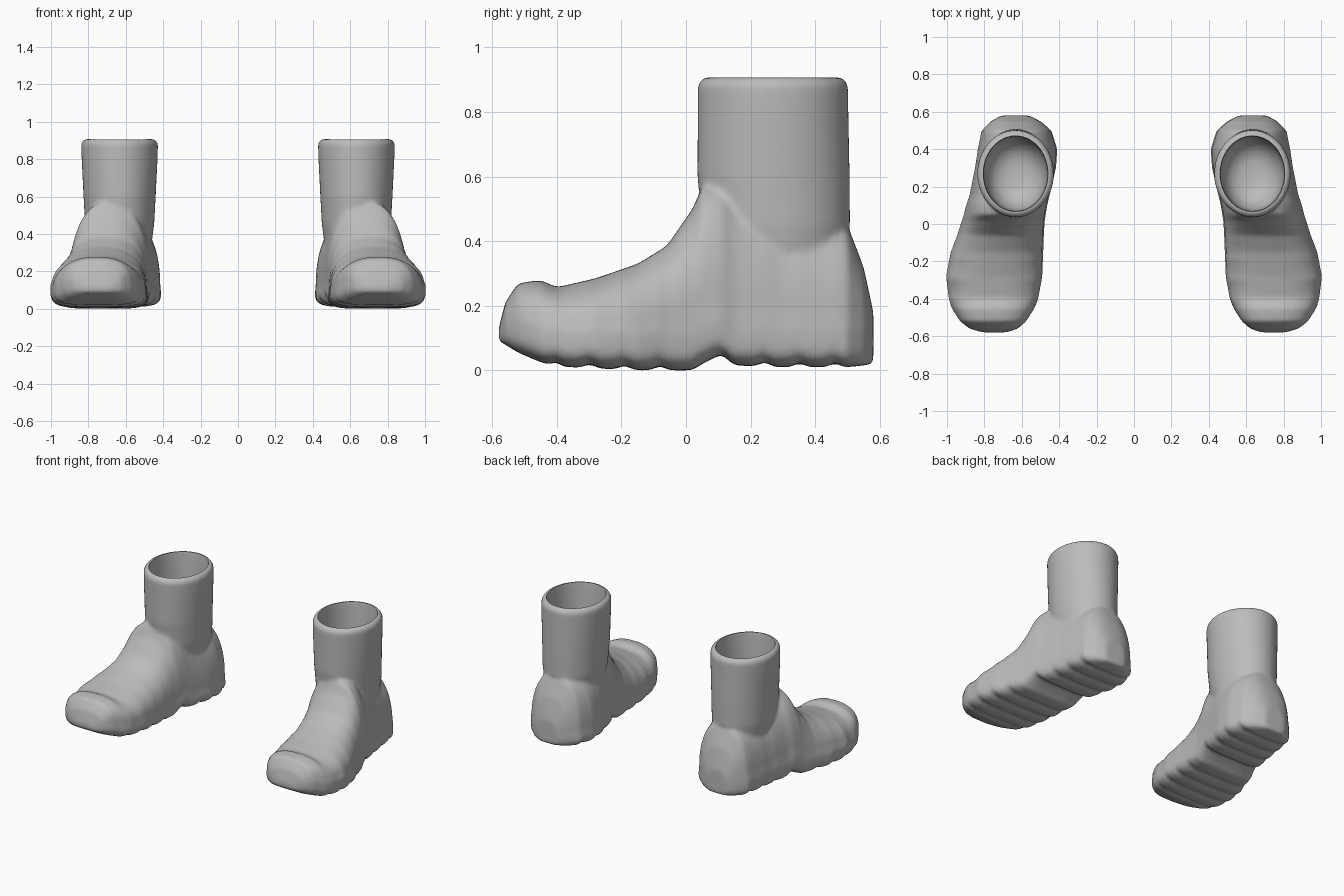
import bpy, bmesh, math
from mathutils import Matrix

if "Cube" in bpy.data.objects:
    bpy.data.objects.remove(bpy.data.objects["Cube"])

grey = bpy.data.materials.new("grey_rubber")
grey.use_nodes = True
colour = (0.5, 0.5, 0.5, 1)
grey.diffuse_color = colour
grey.node_tree.nodes["Principled BSDF"].inputs["Base Color"].default_value = colour

# Foot stations from toe to heel: y, inner x, outer x, bottom z, top z
STATIONS = [
    (-.58, .68, .81, .09, .13), (-.56, .62, .88, .08, .21), (-.52, .575, .93, .055, .27),
    (-.45, .53, .975, .025, .28), (-.4, .51, .99, .012, .257), (-.28, .488, 1.005, .006, .285),
    (-.15, .483, .98, 0, .33), (-.06, .48, .945, 0, .385), (.02, .475, .92, 0, .5),
    (.05, .47, .91, .02, .57), (.11, .46, .895, .05, .58), (.15, .45, .88, .015, .56),
    (.3, .415, .85, .01, .5), (.4, .408, .835, .01, .48), (.5, .44, .815, .01, .45),
    (.55, .5, .765, .015, .32), (.58, .56, .71, .02, .18)]

# Shaft levels: z, half width, front y, back y
SHAFT = [(.2, .15, .12, .46), (.45, .185, .05, .508), (.6, .193, .035, .507),
         (.8, .203, .036, .503), (.885, .205, .036, .502), (.907, .188, .055, .484)]
# Hollow levels in the same form, ending above the rim
HOLLOW = [(.44, .05, .2, .34), (.46, .11, .14, .4), (.53, .155, .085, .455),
          (.7, .168, .073, .465), (.885, .17, .07, .468), (.95, .18, .06, .478)]
SIDES = 48


def station(y):
    """Interpolate the foot stations at y."""
    for a, b in zip(STATIONS, STATIONS[1:]):
        if y <= b[0]:
            t = (y - a[0]) / (b[0] - a[0])
            return [p + (q - p) * t for p, q in zip(a, b)]
    return STATIONS[-1]


def power(value, exponent):
    return math.copysign(abs(value) ** exponent, value)


def foot_ring(y):
    """Boxy sole below, narrower rounded upper above."""
    _, inner, outer, low, high = station(y)
    centre, half = (inner + outer) / 2, (outer - inner) / 2
    if -.42 < y < 0 or .2 < y < .52:
        low += .012 * max(0, math.sin(y * 58))
    middle = min(low + .11, (low + high) / 2)
    ring = []
    for i in range(SIDES):
        a = math.tau * i / SIDES
        c, s = math.cos(a), math.sin(a)
        if s > 0:
            ring.append((centre + half * .97 * power(c, .85), y, middle + (high - middle) * power(s, .9)))
        else:
            ring.append((centre + half * power(c, .45), y, middle + (middle - low) * power(s, .4)))
    return ring


def oval_ring(level):
    z, half, front, back = level
    angles = [math.tau * i / SIDES for i in range(SIDES)]
    return [(.633 + half * math.cos(a),
             (front + back) / 2 + (back - front) / 2 * math.sin(a), z) for a in angles]


def loft(bm, rings):
    """Closed tube through the rings."""
    loops = [[bm.verts.new(p) for p in ring] for ring in rings]
    faces = [bm.faces.new(loops[0]), bm.faces.new(loops[-1])]
    for a, b in zip(loops, loops[1:]):
        for i in range(SIDES):
            j = (i + 1) % SIDES
            faces.append(bm.faces.new((a[i], a[j], b[j], b[i])))
    bmesh.ops.recalc_face_normals(bm, faces=faces)


def add_object(name, bm):
    mesh = bpy.data.meshes.new(name)
    bm.to_mesh(mesh)
    bm.free()
    obj = bpy.data.objects.new(name, mesh)
    bpy.context.collection.objects.link(obj)
    return obj


# Foot and shaft, fused into one soft skin
bm = bmesh.new()
count = 110
loft(bm, [foot_ring(-.58 + 1.16 * i / count) for i in range(count + 1)])
loft(bm, [oval_ring(level) for level in SHAFT])
boot = add_object("left_boot", bm)

bm = bmesh.new()
loft(bm, [oval_ring(level) for level in HOLLOW])
cutter = add_object("hollow_cutter", bm)
cutter.hide_render = True

fuse = boot.modifiers.new("fuse", "REMESH")
fuse.mode = "VOXEL"
fuse.voxel_size = .011
soften = boot.modifiers.new("soften", "SMOOTH")
soften.factor = .5
soften.iterations = 8
hollow = boot.modifiers.new("hollow", "BOOLEAN")
hollow.operation = "DIFFERENCE"
hollow.solver = "EXACT"
hollow.object = cutter

# Bake the modifiers, then drop the cutter
graph = bpy.context.evaluated_depsgraph_get()
baked = bpy.data.meshes.new_from_object(boot.evaluated_get(graph))
boot.modifiers.clear()
boot.data = baked
bpy.data.objects.remove(cutter)
baked.materials.clear()
baked.materials.append(grey)
lowest = min(v.co.z for v in baked.vertices)
baked.transform(Matrix.Translation((0, 0, -lowest)))

# Mirrored right boot
mirrored = baked.copy()
mirrored.transform(Matrix.Scale(-1, 4, (1, 0, 0)))
mirrored.flip_normals()
right = bpy.data.objects.new("right_boot", mirrored)
bpy.context.collection.objects.link(right)

for obj in (boot, right):
    bpy.ops.object.select_all(action="DESELECT")
    obj.select_set(True)
    bpy.context.view_layer.objects.active = obj
    bpy.ops.object.shade_smooth_by_angle(angle=math.radians(50))
